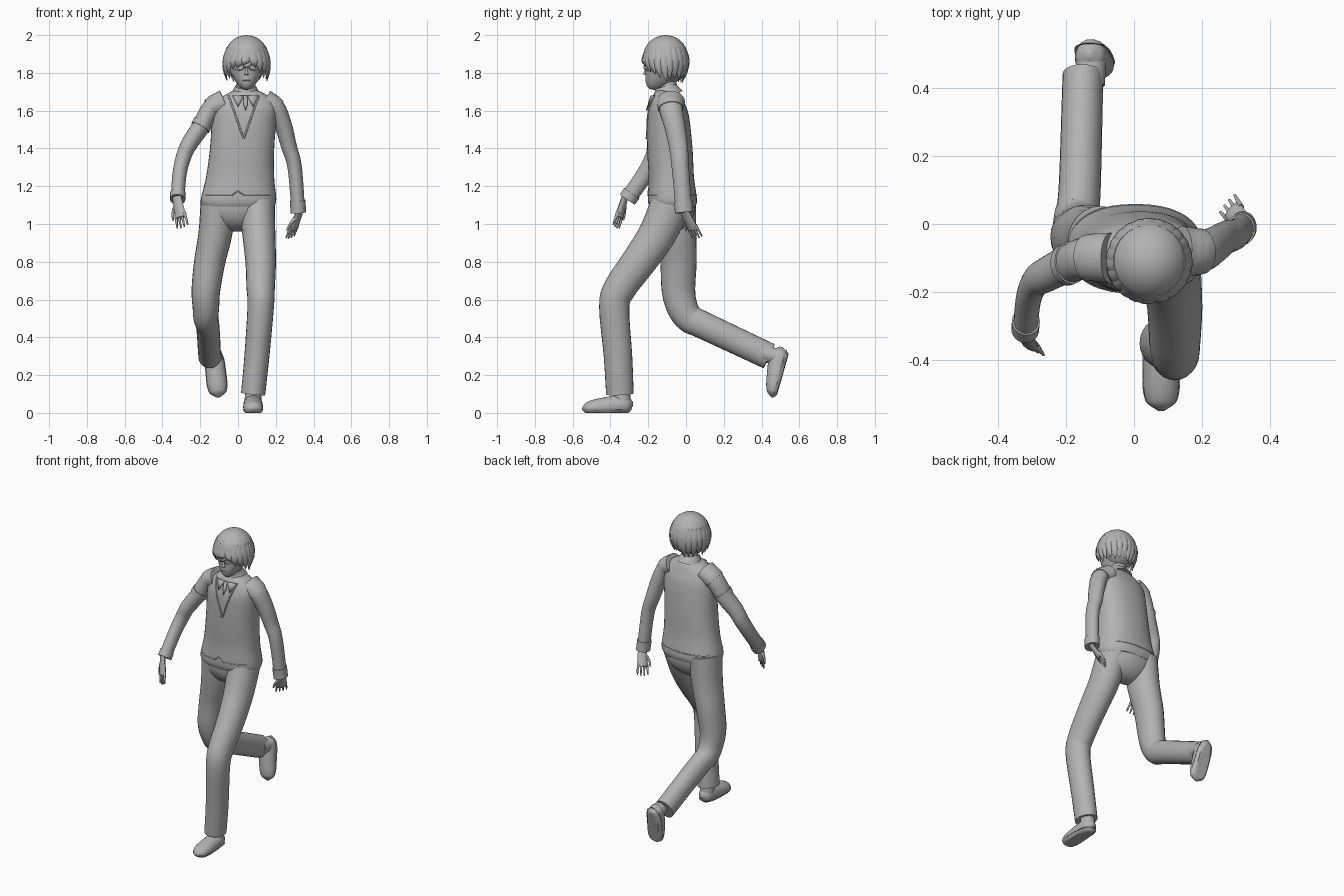
import bpy, bmesh, math, random
from mathutils import Vector, Matrix
from mathutils.bvhtree import BVHTree

random.seed(4)
cube = bpy.data.objects.get("Cube")
if cube:
    bpy.data.objects.remove(cube, do_unlink=True)

grey = bpy.data.materials.new("plain grey")
grey.use_nodes = True
colour = (.45, .45, .45, 1)
grey.diffuse_color = colour
grey.node_tree.nodes["Principled BSDF"].inputs["Base Color"].default_value = colour

ACROSS, UP = Vector((1, 0, 0)), Vector((0, 0, 1))
created_meshes = []


def add_object(name, data):
    ob = bpy.data.objects.new(name, data)
    bpy.context.collection.objects.link(ob)
    data.materials.append(grey)
    return ob


def add_mesh(name, bm):
    bmesh.ops.recalc_face_normals(bm, faces=bm.faces)
    mesh = bpy.data.meshes.new(name)
    bm.to_mesh(mesh)
    bm.free()
    ob = add_object(name, mesh)
    created_meshes.append(ob)
    return ob


def smooth_path(stations, steps=4):
    """Catmull-Rom interpolation of (x, y, z, half width, half depth)."""
    pts = [Vector(s) for s in stations]
    pts = [pts[0] * 2 - pts[1]] + pts + [pts[-1] * 2 - pts[-2]]
    out = []
    for before, start, end, after in zip(pts, pts[1:], pts[2:], pts[3:]):
        leave, arrive = (end - before) / 2, (after - start) / 2
        for k in range(steps):
            t = k / steps
            ease = t * t * (3 - 2 * t)
            out.append(start.lerp(end, ease) + leave * t * (1 - t) ** 2 - arrive * t * t * (1 - t))
    return out + [pts[-2]]


def tube(name, stations, sides=24, squareness=1, level=False, hint=ACROSS):
    """Loft oval rings along a path, level or square to it."""
    path = smooth_path(stations)
    centres = [Vector(s[:3]) for s in path]
    last = len(path) - 1
    bm = bmesh.new()
    rings = []
    for i, station in enumerate(path):
        along = UP if level else (centres[min(i + 1, last)] - centres[max(i - 1, 0)]).normalized()
        wide = (hint - along * hint.dot(along)).normalized()
        deep = along.cross(wide)
        ring = []
        for k in range(sides):
            angle = math.tau * k / sides
            c, s = (math.copysign(abs(f(angle)) ** squareness, f(angle)) for f in (math.cos, math.sin))
            ring.append(bm.verts.new(centres[i] + wide * c * station[3] + deep * s * station[4]))
        rings.append(ring)
    for ring, above in zip(rings, rings[1:]):
        for k in range(sides):
            bm.faces.new((ring[k - 1], ring[k], above[k], above[k - 1]))
    bm.faces.new(rings[0])
    bm.faces.new(rings[-1])
    return add_mesh(name, bm)


def taper(joints, start, end, depth=1):
    """Stations whose radius eases from start to end."""
    stations = []
    for i, joint in enumerate(joints):
        radius = end + (start - end) * (1 - i / (len(joints) - 1)) ** 1.5
        stations.append((*joint, radius, radius * depth))
    return stations


def ellipsoid(name, centre, radii):
    bm = bmesh.new()
    bmesh.ops.create_uvsphere(bm, u_segments=32, v_segments=20, radius=1)
    bm.transform(Matrix.Translation(centre) @ Matrix.Diagonal((*radii, 1)))
    return add_mesh(name, bm)


def flatten(ob, low, high):
    for v in ob.data.vertices:
        v.co.z = min(max(v.co.z, low), high)
    return ob


def wire(name, points, radius, closed=False):
    curve = bpy.data.curves.new(name, "CURVE")
    curve.dimensions = "3D"
    curve.bevel_depth, curve.bevel_resolution = radius, 2
    spline = curve.splines.new("POLY")
    spline.points.add(len(points) - 1)
    for target, point in zip(spline.points, points):
        target.co = (*point, 1)
    spline.use_cyclic_u = closed
    add_object(name, curve)


# Knitted vest, leaning gently as it rises: height, half width, half depth
profile = [(1.09, .19, .12), (1.13, .2, .13), (1.25, .18, .12), (1.4, .17, .12),
           (1.57, .17, .11), (1.64, .16, .09), (1.69, .1, .07), (1.71, .05, .05)]
hem = profile[0][0]
vest = tube("vest", [((z - hem) * .07, -.07 - (z - hem) * .05, z, w, d) for z, w, d in profile],
            sides=40, squareness=.87, level=True)
bpy.context.view_layer.update()
surface = BVHTree.FromObject(vest, bpy.context.evaluated_depsgraph_get())


def on_vest(x, z, lift=0, side=-1):
    hit = surface.ray_cast(Vector((x, side, z)), Vector((0, -side, 0)))[0]
    return Vector((x, (hit.y if hit else -.16) + lift * side, z))


def plate(name, outline):
    bm = bmesh.new()
    bm.faces.new([bm.verts.new(on_vest(x, z, .009)) for x, z in outline])
    thickness = add_mesh(name, bm).modifiers.new("thickness", "SOLIDIFY")
    thickness.thickness, thickness.offset = .008, 0


# Neckline, button, hem seams, collar points and tie
middle, neck_base, neckline_depth = .04, 1.68, .23
for side, m in (("right", -1), ("left", 1)):
    line = [(1 - k / 12, neck_base - neckline_depth * k / 12) for k in range(13)]
    wire(side + "_neckline", [on_vest(.03 + m * .08 * x, z) for x, z in line], .005)
    plate(side + "_collar_point", [(middle + m * x, neck_base - drop)
                                   for x, drop in ((.01, 0), (.07, 0), (.04, .06))])
wire("vest_button", [on_vest(.03, neck_base - neckline_depth + k, .002) for k in (0, .01)], .006)
for name, side, notch in (("front_hem_seam", -1, .025), ("back_hem_seam", 1, 0)):
    wire(name, [on_vest(k * .017, 1.15 + notch * max(0, 1 - abs(k) / 2), 0, side)
                for k in range(-10, 11)], .003)
plate("tie", [(middle + x, neck_base - drop)
              for x, drop in ((-.01, 0), (.01, 0), (.01, .05), (0, .08), (-.01, .05))])

# Neck and sloping collar
tube("neck", taper([(middle, -.09, 1.65), (middle, -.1, 1.78)], .05, .047))
tube("collar", taper([(middle, -.095, neck_base), (middle, -.11, 1.73)], .082, .055))

# Trousers
ellipsoid("trouser_seat", (0, -.07, 1.1), (.19, .12, .14))
left_leg = [(.1, -.07, 1.13), (.11, -.15, .95), (.12, -.25, .8), (.12, -.35, .66),
            (.12, -.38, .56), (.1, -.36, .3), (.08, -.35, .1)]
right_leg = [(-.1, -.06, 1.13), (-.12, -.05, .95), (-.15, -.04, .8), (-.17, -.04, .65),
             (-.17, -.02, .56), (-.17, .02, .5), (-.16, .1, .46), (-.15, .44, .3)]
tube("left_trouser_leg", taper(left_leg, .095, .064, 1.14))
tube("right_trouser_leg", taper(right_leg, .097, .06, 1.17))


# Shoes, shaped flat with the heel at the origin, then placed
def shoe(side, placement):
    stations = []
    for k in range(13):
        t = k / 12
        swell = max(.02, 1 - abs(2 * t - 1) ** 4) ** .5
        stations.append((0, -.27 * t, .05 - .03 * t, .05 * swell * (1 + .1 * t), (.06 - .02 * t) * swell))
    upper = flatten(tube(side + "_shoe", stations), .004, 1)
    sole = flatten(tube(side + "_sole", [(x, y, z, w * 1.05, d) for x, y, z, w, d in stations]), 0, .018)
    ankle = tube(side + "_ankle", taper([(0, -.055, .04), (0, -.06, .13)], .046, .042))
    for part in (upper, sole, ankle):
        part.data.transform(placement)


shoe("left", Matrix.Translation((.08, -.28, 0)))
shoe("right", Matrix.Translation((-.13, .55, .335)) @ Matrix.Rotation(math.radians(-6), 4, "Y")
     @ Matrix.Rotation(math.radians(74), 4, "X"))


# Hands
def hand(side, wrist, along, across):
    wrist, along, across = Vector(wrist), Vector(along).normalized(), Vector(across)
    across = (across - along * across.dot(along)).normalized()

    def strand(name, places, start, end, depth=1):
        joints = [wrist + along * a + across * b for a, b in places]
        tube(f"{side}_{name}", taper(joints, start, end, depth), sides=12, hint=across)

    strand("palm", [(-.03, 0), (.04, 0), (.09, 0)], .026, .033, .5)
    for k, finger in enumerate(("first", "second", "third", "fourth")):
        offset = (k - 1.5) * .017
        tip = .15 - .006 * abs(k - 1.5)
        strand(finger + "_finger", [(.07, offset), (.11, offset * 1.2), (tip, offset * 1.3)], .01, .004)
    strand("thumb", [(.01, -.01), (.05, -.04), (.09, -.05)], .013, .005)


hand("left", (.32, 0, 1.05), (-.3, .4, -.8), (.5, .7, 0))
hand("right", (-.32, -.33, 1.12), (.2, -.3, -1), (.8, -.5, 0))

# Sleeves, with armholes, cuffs and armband following stretches of each arm
arms = {
    "left": [(.14, -.08, 1.65), (.2, -.08, 1.61), (.24, -.06, 1.52), (.27, -.04, 1.41),
             (.3, -.03, 1.3), (.32, -.01, 1.06)],
    "right": [(-.07, -.1, 1.65), (-.14, -.1, 1.61), (-.2, -.12, 1.51), (-.26, -.15, 1.42),
              (-.29, -.17, 1.35), (-.31, -.22, 1.26), (-.32, -.31, 1.13)]}
for side, joints in arms.items():
    arm = smooth_path(taper(joints, .058, .036, 1.2))
    tube(side + "_sleeve", arm)
    trims = {"vest_armhole": arm[:5], "cuff": arm[-2:]}
    if side == "right":
        trims["armband"] = arm[7:9]
    for part, stretch in trims.items():
        tube(f"{side}_{part}", [(*s[:3], s[3] + .005, s[4] + .005) for s in stretch])

# Head, narrowed and drawn forward towards the chin
crown = Vector((.045, -.108, 1.88))
head = ellipsoid("head", crown - UP * .03, (.1, .106, .14))
for v in head.data.vertices:
    drop = max(0, (crown.z - .03 - v.co.z) / .14)
    v.co.x += (crown.x - v.co.x) * .3 * drop
    v.co.y -= .06 * drop ** 2


def on_face(x, forward, below):
    return crown + Vector((x, -forward, -below))


# Nose, mouth and glasses
tube("nose", taper([on_face(0, .1, .05), on_face(0, .11, .09)], .005, .01), sides=10)
wire("mouth", [on_face(x, .105, .12) for x in (-.02, .02)], .002)
for side, m in (("right", -1), ("left", 1)):
    circle = [math.tau * k / 20 for k in range(20)]
    wire(side + "_glasses_rim", [on_face(m * (.042 + .03 * math.cos(a)), .115 - .02 * (1 + math.cos(a)),
                                         .05 - .016 * math.sin(a)) for a in circle], .003, True)
    wire(side + "_glasses_arm", [on_face(m * .07, .075, .05), on_face(m * .1, 0, .045)], .003)
wire("glasses_bridge", [on_face(x, .115, .05) for x in (-.012, .012)], .003)

# Hair: crown, back mass and hanging locks
flatten(ellipsoid("hair_crown", crown, (.117, .12, .12)), crown.z, 2)
ellipsoid("hair_back", crown + Vector((0, .03, -.03)), (.11, .09, .1))
count = 22
for i in range(count):
    angle = math.tau * (i + .5) / count
    front, back = max(0, -math.sin(angle)), max(0, math.sin(angle))
    length = .12 - .09 * front ** 3 + random.uniform(-.016, .016)
    sway = math.copysign(.18 if front else -.07, math.cos(angle))

    def hang(radius, below, turn, width, depth):
        spot = Vector((math.cos(angle + turn), math.sin(angle + turn), 0)) * radius
        return (*(crown + spot - UP * below), width, depth)

    tube(f"hair_lock_{i + 1}", [
        hang(.1, -.055, 0, .02, .006), hang(.116, 0, sway / 5, .024, .009),
        hang(.118 - .006 * back, length / 2, sway / 2, .02, .009),
        hang(.108 - .02 * back, length, sway, .002, .002)],
        sides=8, hint=Vector((-math.sin(angle), math.cos(angle), 0)))

# Smooth shading with crisp edges
bpy.ops.object.select_all(action="DESELECT")
for ob in created_meshes:
    ob.select_set(True)
bpy.context.view_layer.objects.active = vest
bpy.ops.object.shade_smooth_by_angle(angle=math.radians(40))
